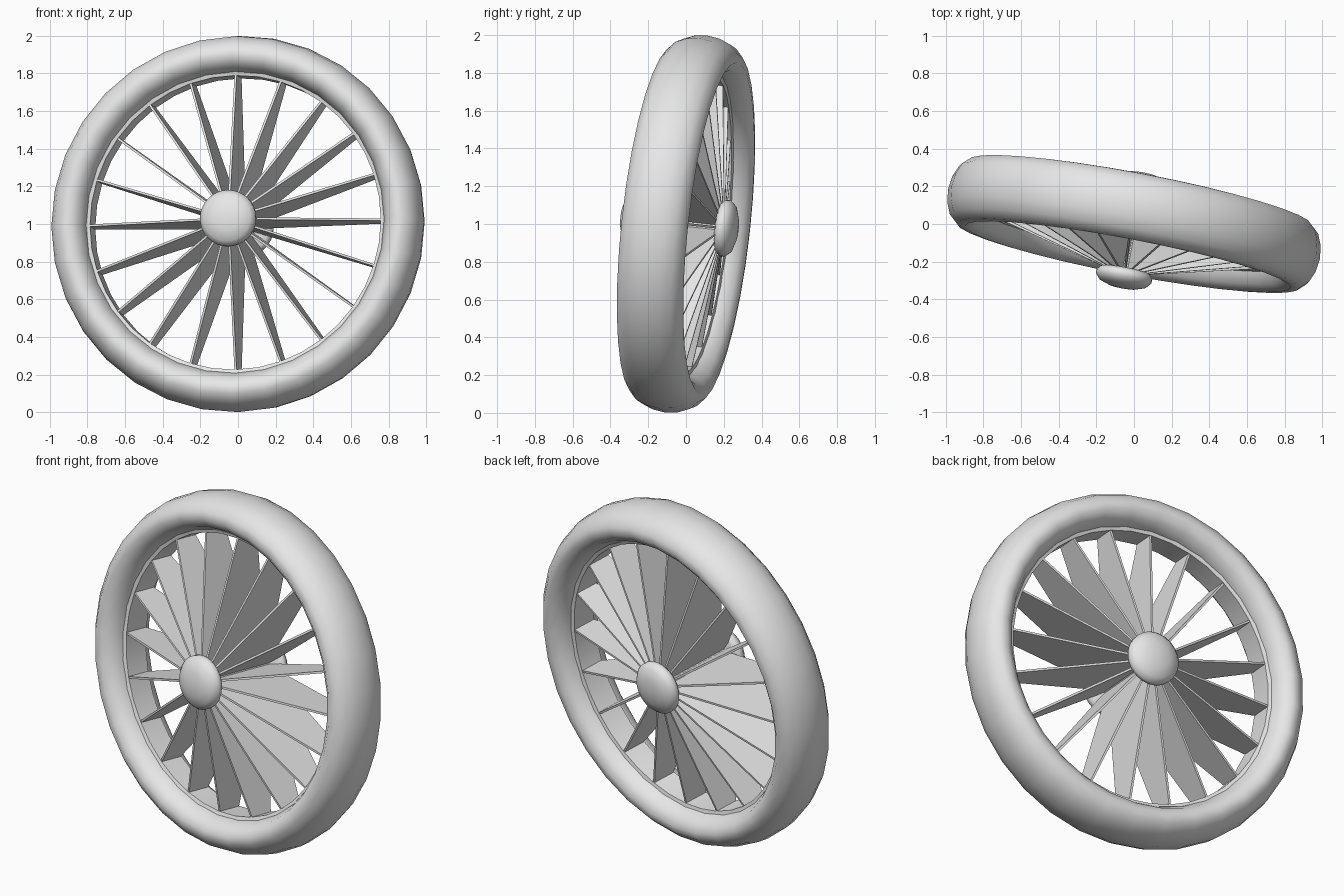
import bpy, bmesh, math
from mathutils import Matrix, Vector

cube = bpy.data.objects.get("Cube")
if cube:
    bpy.data.objects.remove(cube)

grey = bpy.data.materials.new("plain grey")
grey.use_nodes = True
grey.diffuse_color = (0.8, 0.8, 0.8, 1)
grey.node_tree.nodes["Principled BSDF"].inputs["Base Color"].default_value = (0.8, 0.8, 0.8, 1)

# The wheel is built around its own z axis, then leaned over
axle_dir = Vector((-0.19, -1, 0.11)).normalized()
side = (Vector((1, 0, 0)) - axle_dir * axle_dir.x).normalized()
up = axle_dir.cross(side)
LEAN = Matrix.Translation((0, 0, 1)) @ Matrix((side, up, axle_dir)).transposed().to_4x4()


def finish(name, bm, angle=None):
    bmesh.ops.remove_doubles(bm, verts=bm.verts, dist=0.0005)
    bmesh.ops.recalc_face_normals(bm, faces=bm.faces)
    mesh = bpy.data.meshes.new(name)
    bm.to_mesh(mesh)
    bm.free()
    mesh.materials.append(grey)
    obj = bpy.data.objects.new(name, mesh)
    obj.matrix_world = LEAN
    bpy.context.collection.objects.link(obj)
    if angle:
        bpy.ops.object.select_all(action='DESELECT')
        obj.select_set(True)
        bpy.context.view_layer.objects.active = obj
        bpy.ops.object.shade_smooth_by_angle(angle=math.radians(angle))
    return obj


def lathe(name, profile, steps, closed, angle):
    """Spin (radius, height) points around the wheel axis."""
    bm = bmesh.new()
    verts = [bm.verts.new((r, 0, h)) for r, h in profile]
    edges = [bm.edges.new(pair) for pair in zip(verts, verts[1:])]
    if closed:
        edges.append(bm.edges.new((verts[-1], verts[0])))
    bmesh.ops.spin(bm, geom=verts + edges, cent=(0, 0, 0), axis=(0, 0, 1),
                   angle=math.tau, steps=steps)
    return finish(name, bm, angle)


# Tire: broad rounded section, mirrored about its middle
half = [(0.805, 0.085), (0.835, 0.145), (0.88, 0.178), (0.925, 0.172),
        (0.97, 0.13), (0.995, 0.07)]
section = half + [(1.004, 0)] + [(r, -h) for r, h in reversed(half)]
lathe("tire", section, 32, True, 60)

# Rim band that holds the blade tips
lathe("rim", [(0.785, 0.075), (0.815, 0.085), (0.815, -0.085), (0.785, -0.075)],
      40, True, 30)

# Axle and the two domed hub caps
lathe("axle", [(0, 0.27), (0.06, 0.27), (0.06, -0.2), (0, -0.2)], 24, False, 30)
cap = [(0, 0), (0.13, 0), (0.15, 0.02), (0.15, 0.045), (0.125, 0.073), (0.07, 0.092), (0, 0.1)]
lathe("front_hub_cap", [(r, 0.25 + h) for r, h in cap], 32, False, 50)
lathe("back_hub_cap", [(r, -0.18 - h) for r, h in cap], 32, False, 50)

# Twenty thin radial blades, wide at the axle and narrow at the rim
COUNT = 20
outline = [(0.05, 0.27), (0.79, 0.07), (0.79, -0.07), (0.05, -0.2)]
bm = bmesh.new()
for i in range(COUNT):
    turn = Matrix.Rotation(math.tau * i / COUNT, 3, 'Z')
    near, far = [[bm.verts.new(turn @ Vector((r, t, h))) for r, h in outline]
                 for t in (-0.006, 0.006)]
    bm.faces.new(near)
    bm.faces.new(far)
    for k in range(4):
        j = (k + 1) % 4
        bm.faces.new((near[k], near[j], far[j], far[k]))
finish("spoke_blades", bm)
